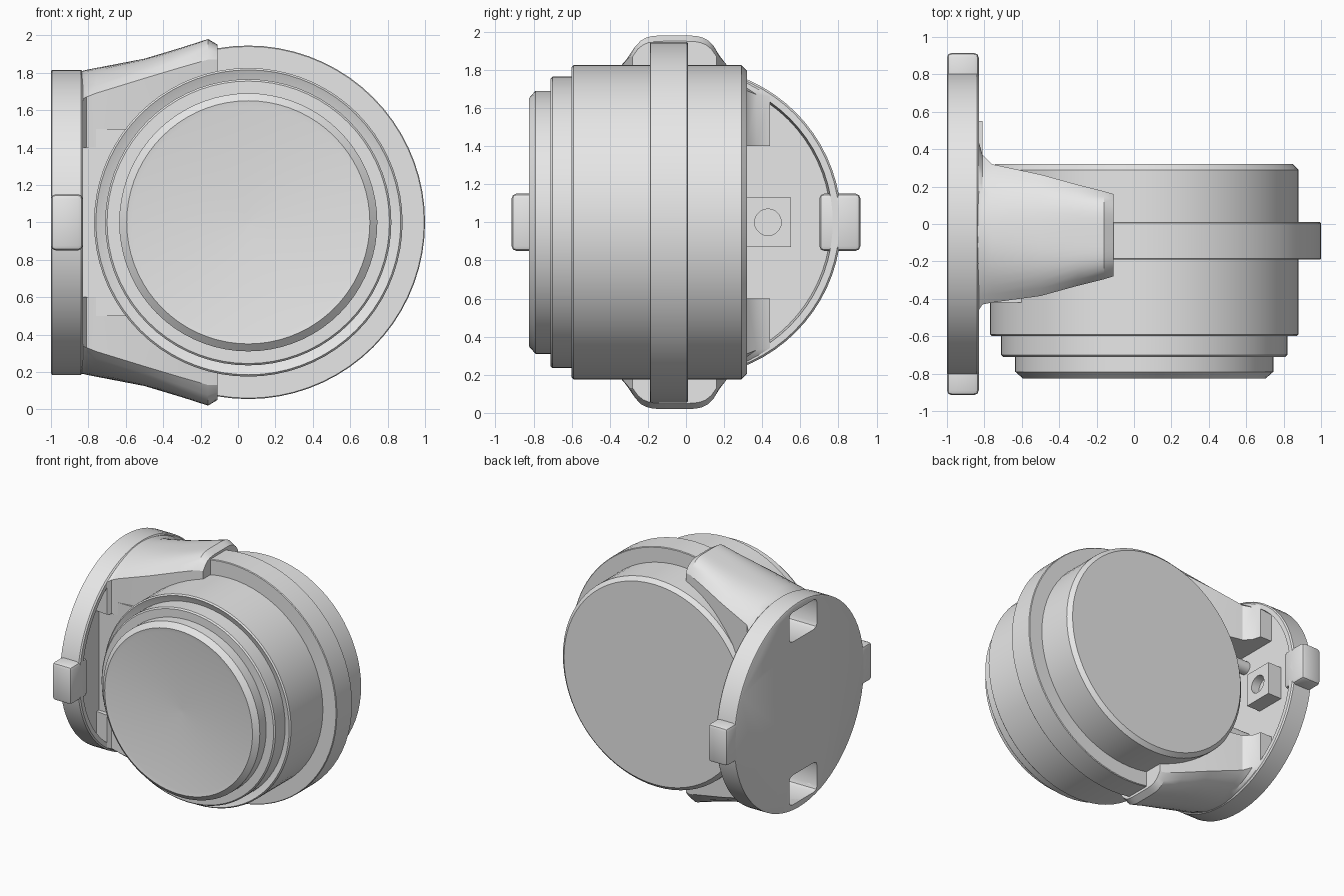
import bpy, bmesh, math
from mathutils import Matrix, Vector

if "Cube" in bpy.data.objects:
    bpy.data.objects.remove(bpy.data.objects["Cube"], do_unlink=True)

grey = bpy.data.materials.new("plain_grey")
grey.use_nodes = True
grey.diffuse_color = (0.8, 0.8, 0.8, 1)
grey.node_tree.nodes["Principled BSDF"].inputs["Base Color"].default_value = (0.8, 0.8, 0.8, 1)
MID = 1.0  # height of the horizontal axis


def make(name, bm):
    bmesh.ops.recalc_face_normals(bm, faces=bm.faces[:])
    mesh = bpy.data.meshes.new(name)
    bm.to_mesh(mesh)
    bm.free()
    mesh.materials.append(grey)
    obj = bpy.data.objects.new(name, mesh)
    bpy.context.collection.objects.link(obj)
    return obj


def activate(obj):
    bpy.ops.object.select_all(action="DESELECT")
    obj.select_set(True)
    bpy.context.view_layer.objects.active = obj


def smooth(obj):
    activate(obj)
    bpy.ops.object.shade_smooth_by_angle(angle=math.radians(30))


def loft(name, rings):
    """Bridge closed rings of points and cap both ends."""
    bm = bmesh.new()
    loops = [[bm.verts.new(p) for p in ring] for ring in rings]
    n = len(loops[0])
    for a, b in zip(loops, loops[1:]):
        for i in range(n):
            j = (i + 1) % n
            bm.faces.new((a[i], a[j], b[j], b[i]))
    bm.faces.new(loops[0])
    bm.faces.new(loops[-1])
    return make(name, bm)


def lathe(name, profile, axis, offset=0.0, sides=72):
    """Turn (position, radius) pairs about the x or y axis."""
    rings = []
    for pos, r in profile:
        ring = []
        for i in range(sides):
            a = math.tau * i / sides
            u, v = r * math.cos(a), r * math.sin(a)
            ring.append((pos, offset + u, MID + v) if axis == "x" else (offset + u, pos, MID + v))
        rings.append(ring)
    return loft(name, rings)


def box(name, x, y, z, bevel=0.0):
    bm = bmesh.new()
    size = Vector((x[1] - x[0], y[1] - y[0], z[1] - z[0]))
    mid = Vector((sum(x), sum(y), sum(z))) / 2
    bmesh.ops.create_cube(bm, size=1, matrix=Matrix.Translation(mid) @ Matrix.Diagonal((*size, 1)))
    if bevel:
        bmesh.ops.bevel(bm, geom=bm.edges[:], offset=bevel, segments=2, affect="EDGES", profile=0.5)
    return make(name, bm)


def rod(name, x, y, z, r):
    bm = bmesh.new()
    place = Matrix.Translation((sum(x) / 2, y, z)) @ Matrix.Rotation(math.pi / 2, 4, "Y")
    bmesh.ops.create_cone(bm, cap_ends=True, segments=20, radius1=r, radius2=r,
                          depth=x[1] - x[0], matrix=place)
    return make(name, bm)


def cut(obj, cutter):
    mod = obj.modifiers.new("cut", "BOOLEAN")
    mod.operation, mod.solver, mod.object = "DIFFERENCE", "EXACT", cutter
    activate(obj)
    bpy.ops.object.modifier_apply(modifier=mod.name)


# Round housing with stepped front and bevelled back
CX = 0.055
smooth(lathe("housing", [(-0.55, 0.7), (-0.6, 0.815), (-0.59, 0.825), (0.29, 0.825), (0.32, 0.795)], "y", CX))
smooth(lathe("front_step", [(-0.5, 0.765), (-0.7, 0.765), (-0.71, 0.755)], "y", CX))
smooth(lathe("lens_rim", [(-0.6, 0.69), (-0.79, 0.69), (-0.825, 0.65), (-0.82, 0.62), (-0.79, 0.02)], "y", CX))
smooth(lathe("middle_ring", [(-0.19, 0.94), (-0.185, 0.945), (0.005, 0.945), (0.01, 0.94)], "y", CX))

# Dished mounting plate
plate = lathe("mounting_plate", [(-1, 0.805), (-0.995, 0.815), (-0.84, 0.815), (-0.83, 0.805),
                                 (-0.83, 0.77), (-0.93, 0.76)], "x")

# Arm stations: x, front y, back y, inner, crease and top height, arch power
STATIONS = [
    (-0.99, -0.44, 0.44, 0.40, 0.68, 0.81, 2),
    (-0.83, -0.46, 0.44, 0.40, 0.66, 0.81, 2),
    (-0.81, -0.43, 0.37, 0.40, 0.67, 0.815, 2),
    (-0.76, -0.42, 0.32, 0.40, 0.69, 0.825, 2.3),
    (-0.50, -0.385, 0.265, 0.40, 0.77, 0.875, 3),
    (-0.30, -0.33, 0.21, 0.50, 0.83, 0.935, 4),
    (-0.16, -0.295, 0.175, 0.60, 0.87, 0.98, 5),
    (-0.11, -0.28, 0.16, 0.60, 0.87, 0.95, 5),
]


def arm(name, side):
    rings = []
    for x, yf, yb, inner, crease, top, power in STATIONS:
        ring = [(x, yf, MID + side * inner)]
        for i in range(17):
            t = i / 8 - 1
            z = crease + (top - crease) * (1 - abs(t) ** power)
            ring.append((x, (yf + yb) / 2 + t * (yb - yf) / 2, MID + side * z))
        ring.append((x, yb, MID + side * inner))
        rings.append(ring)
    return loft(name, rings)


# Upper and lower arms, each with an opening through the plate
for name, side in (("upper", 1), ("lower", -1)):
    limb = arm(name + "_arm", side)
    heights = sorted((MID + side * 0.53, MID + side * 0.765))
    cutter = box(name + "_opening_cutter", (-1.1, -0.66), (-0.22, 0.13), heights, 0.04)
    cut(plate, cutter)
    cut(limb, cutter)
    bpy.data.objects.remove(cutter, do_unlink=True)
    smooth(limb)
    # Rods joining the plate to the housing
    smooth(rod(name + "_rod", (-0.94, -0.55), 0.15, MID + side * 0.3, 0.05))
smooth(plate)

# Front web between the arms
box("front_web", (-0.94, -0.6), (-0.42, -0.36), (MID - 0.5, MID + 0.5))

# Side tabs on the plate
for name, side in (("back_tab", 1), ("front_tab", -1)):
    smooth(box(name, (-1, -0.83), sorted((side * 0.7, side * 0.915)), (MID - 0.15, MID + 0.15), 0.025))

# Socket block with a round hole
socket = box("socket_block", (-0.94, -0.81), (0.31, 0.55), (MID - 0.13, MID + 0.13))
drill = rod("socket_cutter", (-0.88, -0.7), 0.43, MID, 0.07)
cut(socket, drill)
bpy.data.objects.remove(drill, do_unlink=True)
smooth(socket)
